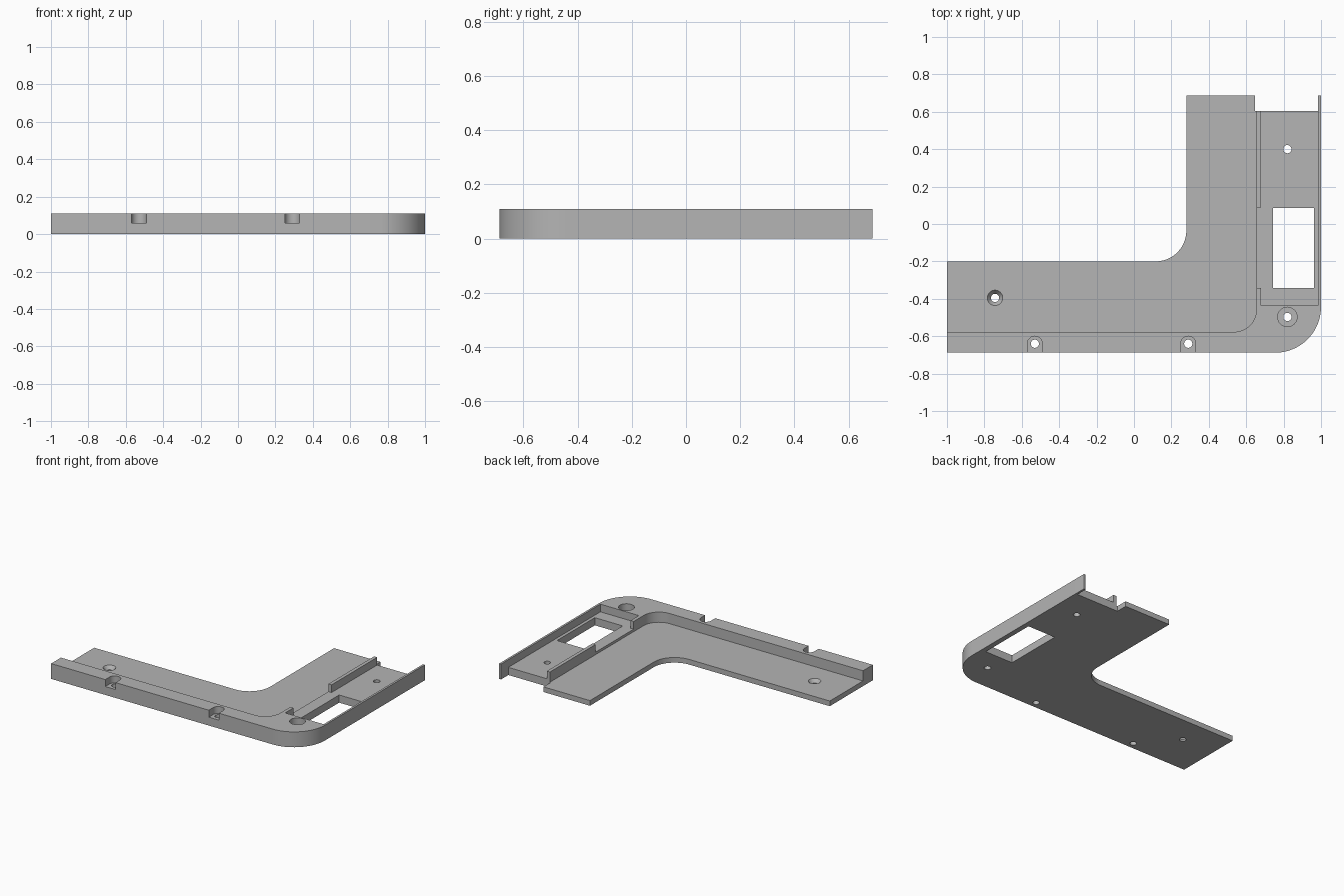
import bpy, bmesh, math

cube = bpy.data.objects.get("Cube")
if cube:
    bpy.data.objects.remove(cube, do_unlink=True)

# Main levels
TOP, PLATE, POCKET, SEAT = 0.11, 0.037, 0.055, 0.06
BACK = 0.688
ABOVE = 0.2

grey = bpy.data.materials.new("light grey")
grey.use_nodes = True
colour = (0.46, 0.46, 0.46, 1)
grey.diffuse_color = colour
grey.node_tree.nodes["Principled BSDF"].inputs["Base Color"].default_value = colour


def arc(cx, cy, r, start, end, steps=20):
    """Points along an arc, angles in degrees."""
    angles = [math.radians(start + (end - start) * i / steps) for i in range(steps + 1)]
    return [(cx + r * math.cos(a), cy + r * math.sin(a)) for a in angles]


def box(x0, x1, y0, y1):
    return [(x0, y0), (x1, y0), (x1, y1), (x0, y1)]


def add_object(name, bm):
    bmesh.ops.recalc_face_normals(bm, faces=bm.faces)
    mesh = bpy.data.meshes.new(name)
    bm.to_mesh(mesh)
    bm.free()
    mesh.materials.append(grey)
    obj = bpy.data.objects.new(name, mesh)
    bpy.context.scene.collection.objects.link(obj)
    return obj


def prism(name, outline, z0, z1):
    """Extrude a flat outline from z0 to z1."""
    bm = bmesh.new()
    face = bm.faces.new([bm.verts.new((x, y, z0)) for x, y in outline])
    result = bmesh.ops.extrude_face_region(bm, geom=[face])
    verts = [v for v in result["geom"] if isinstance(v, bmesh.types.BMVert)]
    bmesh.ops.translate(bm, verts=verts, vec=(0, 0, z1 - z0))
    return add_object(name, bm)


def cylinder(name, x, y, r0, r1, z0, z1):
    bm = bmesh.new()
    bmesh.ops.create_cone(bm, cap_ends=True, segments=32, radius1=r0, radius2=r1, depth=z1 - z0)
    bmesh.ops.translate(bm, verts=bm.verts, vec=(x, y, (z0 + z1) / 2))
    return add_object(name, bm)


# L-shaped bracket with rounded corners and a notch at the back
outline = [(-1, -BACK)] + arc(0.755, -0.443, 0.245, -90, 0)
outline += [(1, BACK), (0.985, BACK), (0.985, 0.605), (0.648, 0.605), (0.648, BACK), (0.28, BACK)]
outline += arc(0.115, -0.035, 0.165, 0, -90) + [(-1, -0.2)]
bracket = prism("corner_bracket", outline, 0, TOP)

# Lowered plate inside the rim, pocket, lip gap and window
step = [(-1.1, -0.577)] + arc(0.535, -0.457, 0.12, -90, 0) + [(0.655, 0.8), (-1.1, 0.8)]
cutters = [
    prism("step_cutter", step, PLATE, ABOVE),
    prism("pocket_cutter", box(0.68, 0.985, -0.437, 0.8), POCKET, ABOVE),
    prism("lip_gap_cutter", box(0.64, 0.7, -0.343, 0.088), POCKET, ABOVE),
    prism("window_cutter", box(0.742, 0.963, -0.343, 0.086), -0.1, ABOVE),
]

# Screw holes through the bracket
for x, y in [(-0.53, -0.64), (0.29, -0.64), (0.82, -0.497), (0.82, 0.4), (-0.743, -0.395)]:
    cutters.append(cylinder("hole_cutter", x, y, 0.022, 0.022, -0.1, ABOVE))

# Round-ended screw seats open to the front, corner counterbore, countersink
for x in (-0.53, 0.29):
    seat = arc(x, -0.64, 0.04, 0, 180) + [(x - 0.04, -0.8), (x + 0.04, -0.8)]
    cutters.append(prism("seat_cutter", seat, SEAT, ABOVE))
cutters.append(cylinder("counterbore_cutter", 0.82, -0.497, 0.052, 0.052, SEAT, ABOVE))
cutters.append(cylinder("countersink_cutter", -0.743, -0.395, 0.02, 0.042, 0.01, PLATE + 0.001))

# Apply the cuts
bpy.context.view_layer.objects.active = bracket
for cutter in cutters:
    cutter.hide_render = True
    mod = bracket.modifiers.new("cut", 'BOOLEAN')
    mod.operation = 'DIFFERENCE'
    mod.solver = 'EXACT'
    mod.object = cutter
    bpy.ops.object.modifier_apply(modifier=mod.name)
    bpy.data.objects.remove(cutter, do_unlink=True)

bpy.ops.object.select_all(action='DESELECT')
bracket.select_set(True)
bpy.ops.object.shade_smooth_by_angle(angle=math.radians(25))
